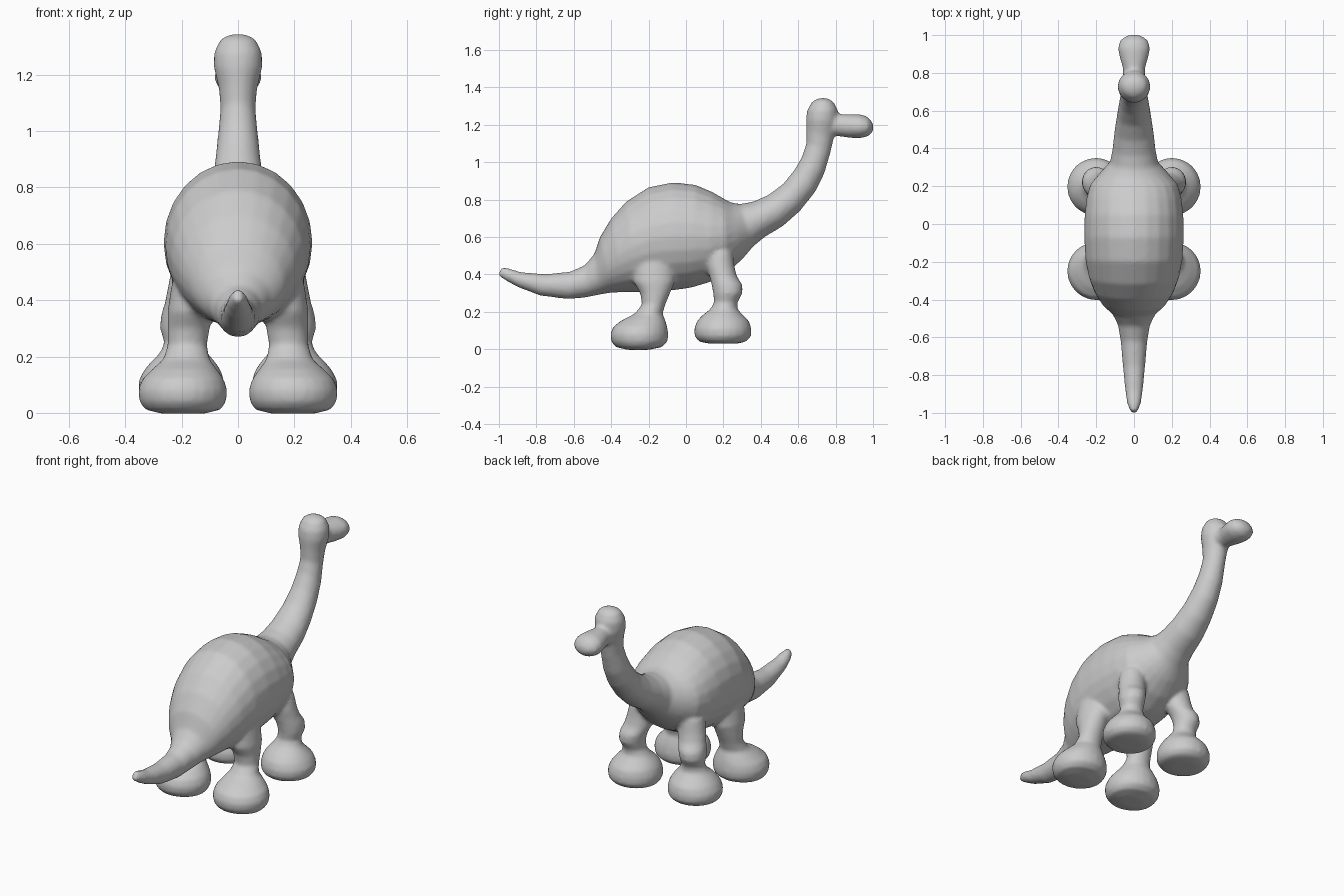
import bpy, bmesh, math
from mathutils import Vector

SEGMENTS = 24
bm = bmesh.new()


def loft(rings):
    """Skin a closed tube through ellipses given as (centre, axis_a, axis_b)."""
    loops = []
    for c, a, b in rings:
        loops.append([bm.verts.new(c + a * math.cos(t) + b * math.sin(t))
                      for t in (2 * math.pi * i / SEGMENTS for i in range(SEGMENTS))])
    for lo, hi in zip(loops, loops[1:]):
        for i in range(SEGMENTS):
            j = (i + 1) % SEGMENTS
            bm.faces.new((lo[i], lo[j], hi[j], hi[i]))
    bm.faces.new(loops[0][::-1])
    bm.faces.new(loops[-1])


def spine_ring(yt, zt, yb, zb, w):
    """Ellipse spanning an upper and a lower outline point, with half width w."""
    top, low = Vector((0, yt, zt)), Vector((0, yb, zb))
    return (top + low) / 2, Vector((w, 0, 0)), (top - low) / 2


def leg_ring(z, y0, y1, x0, x1, side):
    """Level ellipse filling a rectangle, mirrored by side."""
    return (Vector((side * (x0 + x1) / 2, (y0 + y1) / 2, z)),
            Vector(((x1 - x0) / 2, 0, 0)), Vector((0, (y1 - y0) / 2, 0)))


# Tail, torso, neck and skull in one sweep
spine = [
    (-0.985, 0.440, -1.005, 0.395, .018), (-.945, .432, -.965, .368, .035),
    (-.88, .412, -.90, .333, .046), (-.75, .402, -.78, .287, .058),
    (-.62, .415, -.63, .268, .070), (-.54, .45, -.53, .278, .085),
    (-.49, .51, -.46, .293, .115), (-.46, .60, -.40, .303, .165),
    (-.40, .70, -.33, .305, .207), (-.32, .79, -.26, .305, .237),
    (-.20, .867, -.18, .310, .257), (-.07, .893, -.07, .315, .264),
    (.05, .88, .03, .33, .262), (.14, .842, .13, .36, .252),
    (.20, .807, .22, .41, .232), (.24, .785, .30, .48, .180),
    (.29, .777, .36, .55, .128), (.36, .79, .42, .60, .115),
    (.44, .825, .52, .66, .105), (.52, .885, .61, .74, .092),
    (.58, .96, .69, .84, .080), (.62, 1.03, .74, .94, .071),
    (.643, 1.10, .775, 1.06, .062), (.643, 1.17, .79, 1.13, .068),
    (.641, 1.23, .81, 1.22, .086), (.648, 1.28, .812, 1.28, .085),
    (.675, 1.325, .788, 1.325, .063), (.71, 1.343, .755, 1.343, .028),
]
loft([spine_ring(*r) for r in spine])

# Snout
snout = [
    (.74, 1.25, .74, 1.15, .055), (.83, 1.257, .83, 1.137, .060),
    (.88, 1.257, .88, 1.13, .075), (.93, 1.257, .93, 1.128, .086),
    (.97, 1.245, .97, 1.137, .075), (.992, 1.22, .992, 1.155, .048),
    (1.002, 1.20, 1.002, 1.17, .02),
]
loft([spine_ring(*r) for r in snout])

# Legs with rounded feet: z, y range, x range
hind_leg = [
    (-.003, -.31, -.20, .12, .27), (.012, -.375, -.13, .06, .33),
    (.04, -.40, -.098, .042, .35), (.08, -.405, -.094, .037, .355),
    (.12, -.39, -.10, .05, .34), (.155, -.345, -.11, .075, .305),
    (.19, -.275, -.125, .10, .265), (.24, -.235, -.11, .11, .25),
    (.30, -.245, -.085, .10, .25), (.36, -.28, -.06, .09, .25),
    (.46, -.28, -.06, .08, .235),
]
front_leg = [
    (.03, .13, .27, .13, .27), (.04, .07, .32, .07, .33),
    (.07, .046, .349, .05, .352), (.11, .044, .350, .048, .354),
    (.15, .058, .338, .06, .335), (.18, .085, .308, .08, .31),
    (.215, .13, .275, .11, .275), (.25, .15, .275, .13, .262),
    (.30, .145, .302, .13, .277), (.345, .137, .302, .12, .274),
    (.39, .125, .272, .10, .26), (.44, .11, .26, .09, .25),
    (.52, .11, .25, .08, .235),
]
for profile in (hind_leg, front_leg):
    for side in (-1, 1):
        loft([leg_ring(*r, side) for r in profile])

bmesh.ops.recalc_face_normals(bm, faces=bm.faces[:])
mesh = bpy.data.meshes.new("long_necked_dinosaur")
bm.to_mesh(mesh)
bm.free()
dino = bpy.data.objects.new("long_necked_dinosaur", mesh)
bpy.context.collection.objects.link(dino)

# Plain skin colour
skin = bpy.data.materials.new("grey_skin")
skin.diffuse_color = (0.6, 0.6, 0.6, 1)
mesh.materials.append(skin)

# Fuse the parts into one skin and soften the joints
fuse = dino.modifiers.new("fuse", 'REMESH')
fuse.mode = 'VOXEL'
fuse.voxel_size = 0.012
fuse.use_smooth_shade = True
soften = dino.modifiers.new("soften", 'SMOOTH')
soften.factor = 0.5
soften.iterations = 5
